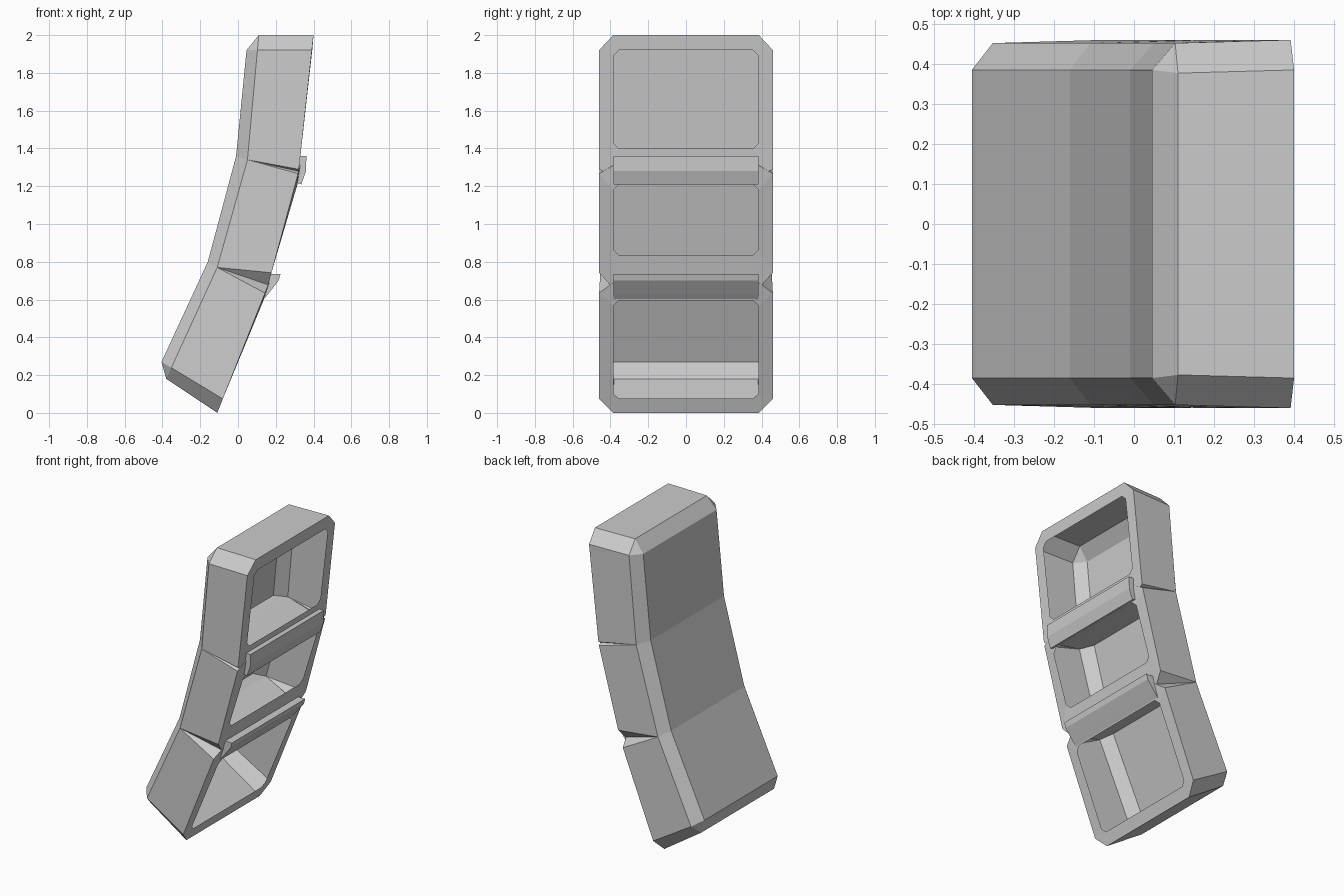
import bpy, bmesh
from mathutils import Vector

if "Cube" in bpy.data.objects:
    bpy.data.objects.remove(bpy.data.objects["Cube"])


def ring(bm, top, bot, hw, ct=(0, 0), cb=(0, 0)):
    """Eight-point ring between two (x, z) points; ct/cb = (y, length) corner cuts."""
    t, b = Vector(top), Vector(bot)
    d = (t - b).normalized()
    half = [(t, hw - ct[0]), (t - d * ct[1], hw),
            (b + d * cb[1], hw), (b, hw - cb[0])]
    pts = half + [(p, -y) for p, y in reversed(half)]
    return [bm.verts.new((p.x, y, p.y)) for p, y in pts]


def finish(bm, name):
    bmesh.ops.remove_doubles(bm, verts=bm.verts, dist=0.0005)
    bmesh.ops.recalc_face_normals(bm, faces=bm.faces)
    me = bpy.data.meshes.new(name)
    bm.to_mesh(me)
    bm.free()
    ob = bpy.data.objects.new(name, me)
    bpy.context.collection.objects.link(ob)
    return ob


def tray(name, back, shoulder, front, inner, s_cut, f_cut):
    """Thin open shell: flat back, bevelled shoulder, side walls and front rim."""
    bm = bmesh.new()
    small = (0.03, 0.03)
    rings = [ring(bm, *back, 0.385),
             ring(bm, *shoulder, 0.452, *s_cut),
             ring(bm, *front, 0.46, *f_cut),
             ring(bm, *inner, 0.385, small, small)]
    for a, b in zip(rings, rings[1:]):
        for i in range(8):
            j = (i + 1) % 8
            bm.faces.new((a[i], a[j], b[j], b[i]))
    bm.faces.new(rings[0])
    return finish(bm, name)


def lip(name, profile, hw=0.385):
    """Ridge across the front between two trays."""
    bm = bmesh.new()
    a, b = [[bm.verts.new((x, y, z)) for x, z in profile] for y in (-hw, hw)]
    n = len(profile)
    for i in range(n):
        j = (i + 1) % n
        bm.faces.new((a[i], a[j], b[j], b[i]))
    bm.faces.new(a)
    bm.faces.new(b)
    return finish(bm, name)


NONE, CUT = (0, 0), (0.075, 0.08)

# Three open trays, stacked along a curve
tray("upper_tray",
     ((0.045, 1.92), (-0.01, 1.36)), ((0.11, 2.0), (0.05, 1.34)),
     ((0.40, 2.0), (0.318, 1.25)), ((0.393, 1.92), (0.333, 1.40)),
     (CUT, NONE), (CUT, (0.075, 0.04)))
tray("middle_tray",
     ((-0.01, 1.36), (-0.16, 0.80)), ((0.05, 1.34), (-0.11, 0.77)),
     ((0.33, 1.31), (0.155, 0.66)), ((0.315, 1.21), (0.20, 0.835)),
     (NONE, NONE), ((0.075, 0.045), (0.075, 0.085)))
tray("lower_tray",
     ((-0.16, 0.80), (-0.405, 0.27)), ((-0.11, 0.77), (-0.38, 0.18)),
     ((0.165, 0.69), (-0.11, 0.0)), ((0.135, 0.595), (-0.08, 0.075)),
     (NONE, (0.07, 0.065)), ((0.075, 0.06), CUT))

# Raised lips at the two joints
lip("upper_lip", [(0.31, 1.36), (0.362, 1.36), (0.36, 1.28), (0.335, 1.21), (0.305, 1.22)])
lip("lower_lip", [(0.15, 0.735), (0.225, 0.735), (0.215, 0.70), (0.16, 0.63), (0.135, 0.60)])
